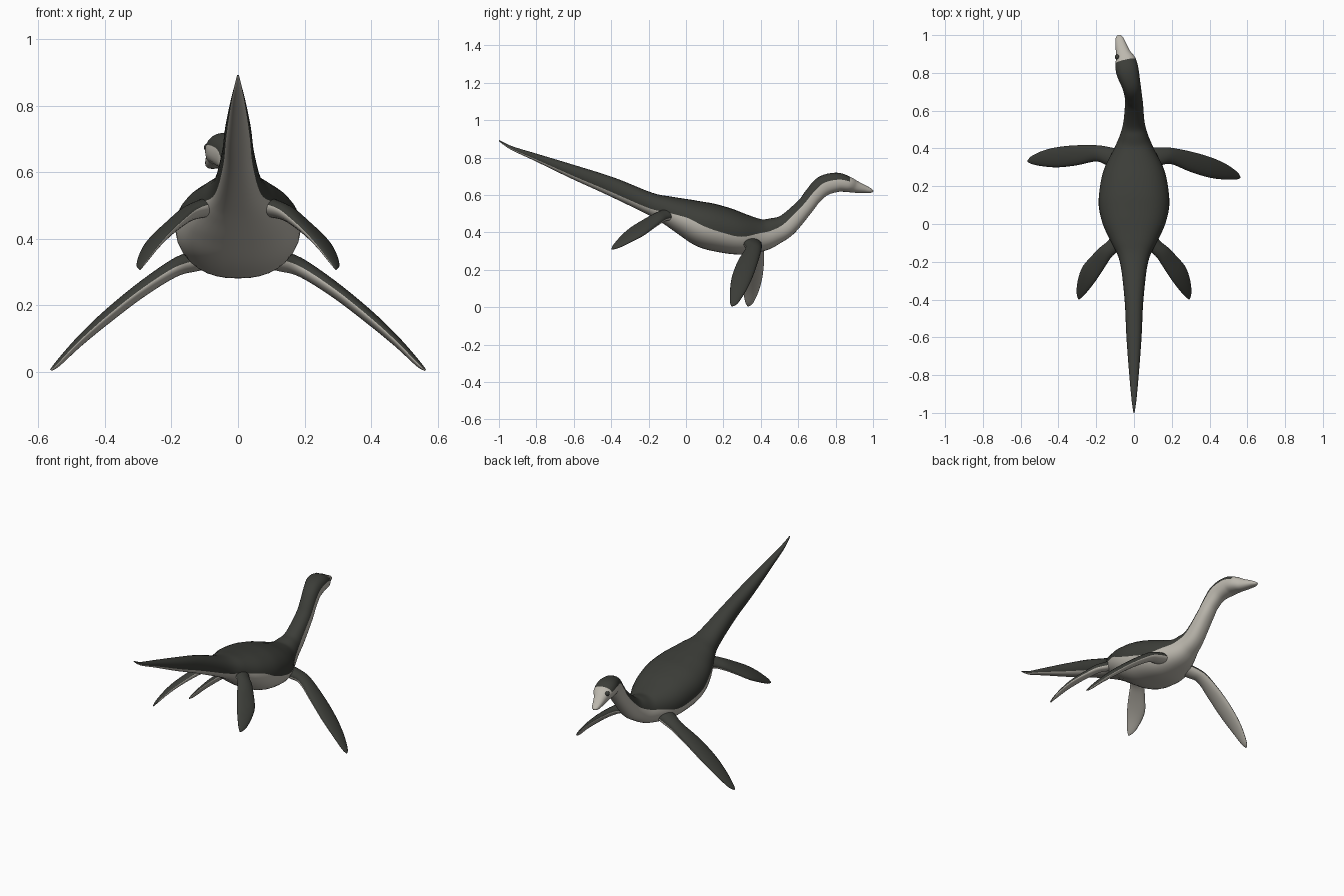
import bpy, bmesh, math
from mathutils import Vector

if "Cube" in bpy.data.objects:
    bpy.data.objects.remove(bpy.data.objects["Cube"])


def material(name, rgb):
    m = bpy.data.materials.new(name)
    m.diffuse_color = (*rgb, 1)
    m.use_nodes = True
    m.node_tree.nodes["Principled BSDF"].inputs["Base Color"].default_value = m.diffuse_color
    return m


DARK = material("dark_olive_grey", (0.045, 0.047, 0.040))
LIGHT = material("pale_cream_grey", (0.50, 0.475, 0.42))


def spline(rows, steps):
    """Smooth (Catmull-Rom) interpolation of every column of a table."""
    out = []
    for i in range(len(rows) - 1):
        a, b, c, d = (rows[max(i - 1, 0)], rows[i], rows[i + 1],
                      rows[min(i + 2, len(rows) - 1)])
        for k in range(steps):
            t = k / steps
            out.append([0.5 * (2 * q + (r - p) * t + (2 * p - 5 * q + 4 * r - s) * t * t
                               + (3 * q - p - 3 * r + s) * t ** 3)
                        for p, q, r, s in zip(a, b, c, d)])
    out.append(list(rows[-1]))
    return out


def loft(name, rings, is_light):
    """Skin a list of rings; is_light(ring, segment) chooses the colour."""
    bm = bmesh.new()
    vs = [[bm.verts.new(p) for p in ring] for ring in rings]
    n = len(rings[0])
    for i in range(len(vs) - 1):
        for j in range(n):
            k = (j + 1) % n
            f = bm.faces.new((vs[i][j], vs[i][k], vs[i + 1][k], vs[i + 1][j]))
            f.material_index = int(is_light(i, j))
    for i in (0, -1):
        f = bm.faces.new(vs[i])
        f.material_index = int(is_light(len(vs) - 2 if i else 0, 0))
    bmesh.ops.recalc_face_normals(bm, faces=bm.faces)
    for f in bm.faces:
        f.smooth = True
    me = bpy.data.meshes.new(name)
    bm.to_mesh(me)
    bm.free()
    me.materials.append(DARK)
    me.materials.append(LIGHT)
    ob = bpy.data.objects.new(name, me)
    bpy.context.collection.objects.link(ob)
    return ob


# Tail, trunk, neck and head: y, z, x, half width, half height, colour line
BODY = [
    (-1.00, .890, 0, .003, .003, -.4), (-.93, .850, 0, .013, .010, -.4),
    (-.80, .800, 0, .025, .020, -.45), (-.60, .722, 0, .040, .037, -.5),
    (-.40, .645, 0, .050, .050, -.5), (-.20, .557, 0, .075, .058, -.4),
    (-.10, .520, 0, .118, .075, -.15), (0, .480, 0, .165, .100, 0),
    (.10, .440, 0, .187, .122, -.05), (.20, .413, 0, .180, .122, -.1),
    (.30, .390, 0, .155, .110, -.1), (.40, .385, 0, .105, .088, .1),
    (.47, .405, 0, .074, .073, .1), (.54, .440, 0, .056, .060, .2),
    (.635, .537, 0, .048, .048, .25), (.68, .595, -.004, .046, .048, .3),
    (.735, .648, -.015, .050, .054, .3), (.805, .667, -.034, .060, .052, .25),
    (.86, .658, -.044, .056, .043, .3), (.90, .645, -.056, .040, .034, .3),
    (.95, .632, -.070, .029, .022, .3), (.985, .623, -.078, .020, .013, .3),
    (1.0, .620, -.081, .008, .005, .3),
]
stations = spline(BODY, 6)
centres = [Vector((s[2], s[0], s[1])) for s in stations]
HALF = 16
rings = []
for i, (y, z, x, hw, hh, line) in enumerate(stations):
    tan = (centres[min(i + 1, len(centres) - 1)] - centres[max(i - 1, 0)]).normalized()
    side = tan.cross(Vector((0, 0, 1))).normalized()
    up = side.cross(tan)
    t0 = math.asin(line)
    # back arc first, then belly arc, so the colour line follows an edge
    angles = [t0 + (math.pi - 2 * t0) * j / HALF for j in range(HALF)]
    angles += [math.pi - t0 + (math.pi + 2 * t0) * j / HALF for j in range(HALF)]
    ring = []
    for a in angles:
        c, s = math.cos(a), math.sin(a)
        ring.append(centres[i] + side * hw * math.copysign(abs(c) ** .85, c)
                    + up * hh * math.copysign(abs(s) ** .9, s))
    rings.append(ring)
loft("body", rings, lambda i, j: j >= HALF or stations[i][0] > .855)


# Flippers: x, y, z, half chord, half thickness
FRONT = [(.08, .350, .345, .055, .035), (.14, .357, .330, .050, .033),
         (.20, .360, .307, .043, .026), (.30, .330, .240, .053, .022),
         (.40, .300, .160, .054, .019), (.48, .277, .088, .042, .014),
         (.54, .257, .026, .022, .009), (.562, .247, .006, .005, .003)]
REAR = [(.06, -.060, .500, .045, .035), (.11, -.115, .490, .040, .028),
        (.15, -.150, .475, .042, .024), (.19, -.200, .445, .049, .020),
        (.235, -.260, .405, .054, .017), (.265, -.315, .368, .044, .013),
        (.288, -.370, .328, .024, .008), (.294, -.396, .310, .005, .003)]


def flipper(name, rows, chord, sign, swing=0):
    pts = spline(rows, 5)
    mid = [Vector((sign * p[0], p[1] + swing * (p[0] - .13), p[2])) for p in pts]
    axis = (mid[-1] - mid[0]).normalized()
    ch = Vector((sign * chord[0], chord[1], chord[2]))
    ch = (ch - axis * ch.dot(axis)).normalized()
    up = axis.cross(ch)
    if up.z < 0:
        up = -up
    n = 20
    rs = [[m + ch * p[3] * math.cos(2 * math.pi * j / n)
           + up * p[4] * math.sin(2 * math.pi * j / n) for j in range(n)]
          for m, p in zip(mid, pts)]
    loft(name, rs, lambda i, j: j >= n // 2)


for word, sign, swing in (("right", 1, 0), ("left", -1, .2)):
    flipper(word + "_front_flipper", FRONT, (.15, 1, -.15), sign, swing)
    flipper(word + "_rear_flipper", REAR, (.63, .68, -.32), sign)

# Eyes
for word, sign in (("right", 1), ("left", -1)):
    bm = bmesh.new()
    bmesh.ops.create_uvsphere(bm, u_segments=16, v_segments=10, radius=.013)
    for f in bm.faces:
        f.smooth = True
    me = bpy.data.meshes.new(word + "_eye")
    bm.to_mesh(me)
    bm.free()
    me.materials.append(DARK)
    eye = bpy.data.objects.new(word + "_eye", me)
    eye.location = (-.049 + sign * .040, .876 - sign * .008, .674)
    bpy.context.collection.objects.link(eye)
